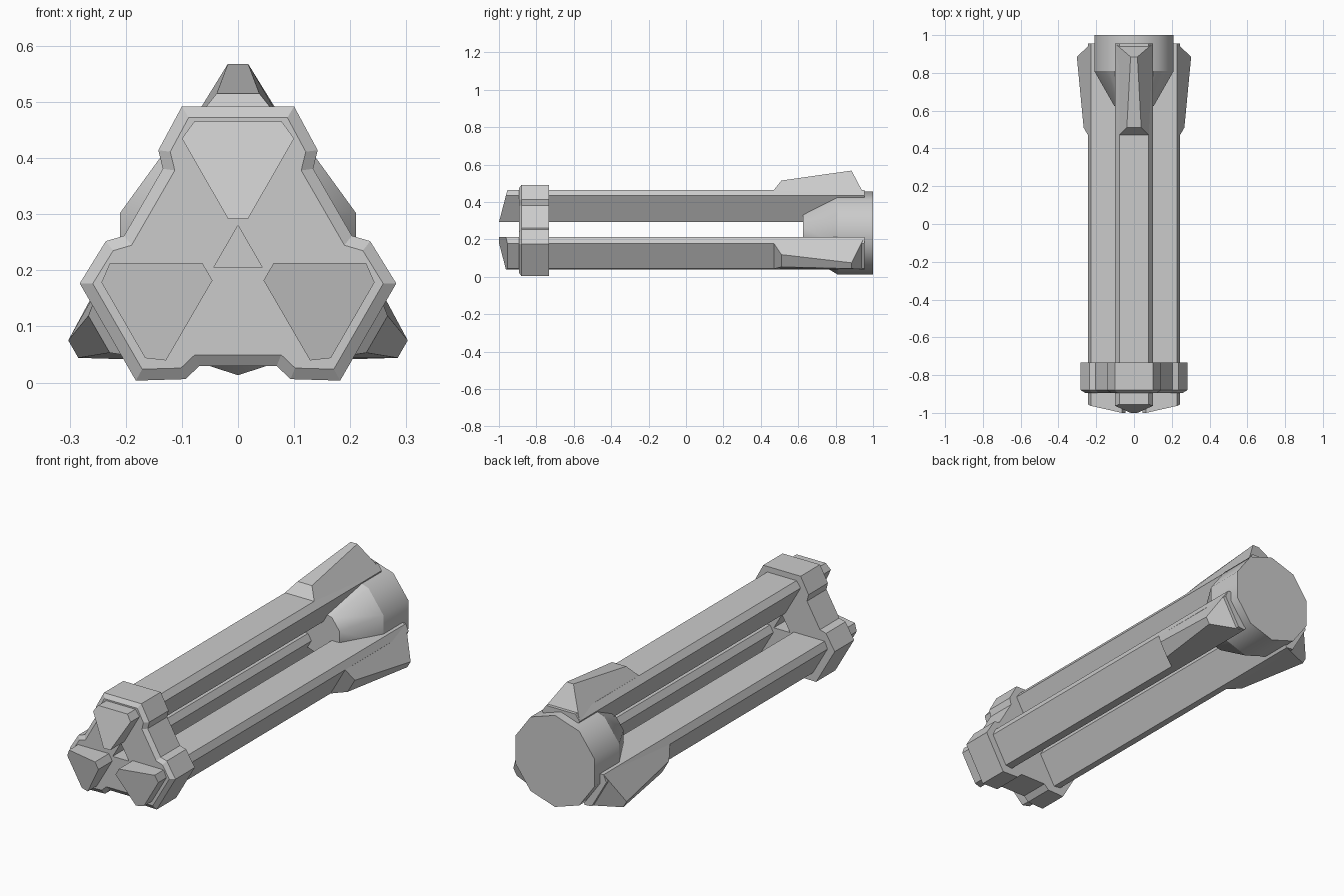
import bpy, bmesh, math

if "Cube" in bpy.data.objects:
    bpy.data.objects.remove(bpy.data.objects["Cube"])

BEAM_Z = 0.229      # axis height of the three beams
COLLAR_Z = 0.224    # axis height of the collar
THIRDS = [math.radians(120 * k) for k in range(3)]


def turn(p, a, zc):
    """Rotate a point about the long (y) axis, then lift it to the axis height."""
    x, y, z = p
    return (x * math.cos(a) + z * math.sin(a), y,
            z * math.cos(a) - x * math.sin(a) + zc)


def loft(name, rings, a=0.0, zc=0.0, smooth=False, chamfer=None):
    """Skin equal-length loops of points and cap both ends."""
    bm = bmesh.new()
    loops = [[bm.verts.new(turn(p, a, zc)) for p in r] for r in rings]
    n = len(loops[0])
    for lo, hi in zip(loops, loops[1:]):
        for i in range(n):
            f = bm.faces.new((lo[i], lo[(i + 1) % n], hi[(i + 1) % n], hi[i]))
            f.smooth = smooth
    first = bm.faces.new(loops[0])
    bm.faces.new(loops[-1])
    bmesh.ops.recalc_face_normals(bm, faces=bm.faces[:])
    if chamfer:
        bmesh.ops.inset_region(bm, faces=[first], thickness=chamfer[0],
                               depth=chamfer[1], use_even_offset=True)
    if smooth:  # keep the rims crisp
        for r in loops:
            for i in range(n):
                bm.edges.get((r[i], r[(i + 1) % n])).smooth = False
    me = bpy.data.meshes.new(name)
    bm.to_mesh(me)
    bm.free()
    ob = bpy.data.objects.new(name, me)
    bpy.context.collection.objects.link(ob)
    return ob


# Beams with slanted front ends, and a tapered fin at the back of each
section = [(-0.078, 0.236), (0.078, 0.236), (0.1, 0.206),
           (0.018, 0.063), (-0.018, 0.063), (-0.1, 0.206)]
front = [(x, -1 + 0.045 * (z - 0.063) / 0.173, z) for x, z in section]
back = [(x, 0.955, z) for x, z in section]
fin_base = [(-0.078, 0.47, 0.236), (0.078, 0.47, 0.236),
            (0.1, 0.955, 0.206), (-0.1, 0.955, 0.206)]
fin_top = [(-0.038, 0.51, 0.286), (0.038, 0.51, 0.286),
           (0.018, 0.885, 0.339), (-0.018, 0.885, 0.339)]
for k, a in enumerate(THIRDS):
    loft(f"beam_{k + 1}", [front, back], a, BEAM_Z)
    loft(f"fin_{k + 1}", [fin_base, fin_top], a, BEAM_Z)

# Three-lobed collar near the front with a chamfered front rim
lobe = [(-0.134, 0.157), (-0.142, 0.19), (-0.1, 0.268),
        (0.1, 0.268), (0.142, 0.19), (0.134, 0.157)]
outline = [turn((x, 0, z), a, 0) for a in THIRDS for x, z in lobe]
collar = loft("collar", [[(x, y, z) for x, _, z in outline] for y in (-0.88, -0.732)],
              zc=COLLAR_Z, chamfer=(0.02, 0.014))

# Triangular hole through the collar
tri = [turn((0, 0, 0.05), a, 0) for a in THIRDS]
cutter = loft("collar_hole_cutter", [[(x, y, z) for x, _, z in tri] for y in (-0.95, -0.65)],
              zc=BEAM_Z + 0.001)
cutter.hide_render = True
cutter.hide_viewport = True
cut = collar.modifiers.new("hole", 'BOOLEAN')
cut.operation = 'DIFFERENCE'
cut.solver = 'EXACT'
cut.object = cutter

# Ten-sided end cap with a cone reaching in between the beams
rings = [[(r * math.sin(math.tau * i / 10), y, r * math.cos(math.tau * i / 10))
          for i in range(10)]
         for r, y in ((0.11, 0.625), (0.221, 0.81), (0.221, 1.0))]
loft("end_cap", rings, zc=0.234, smooth=True)
